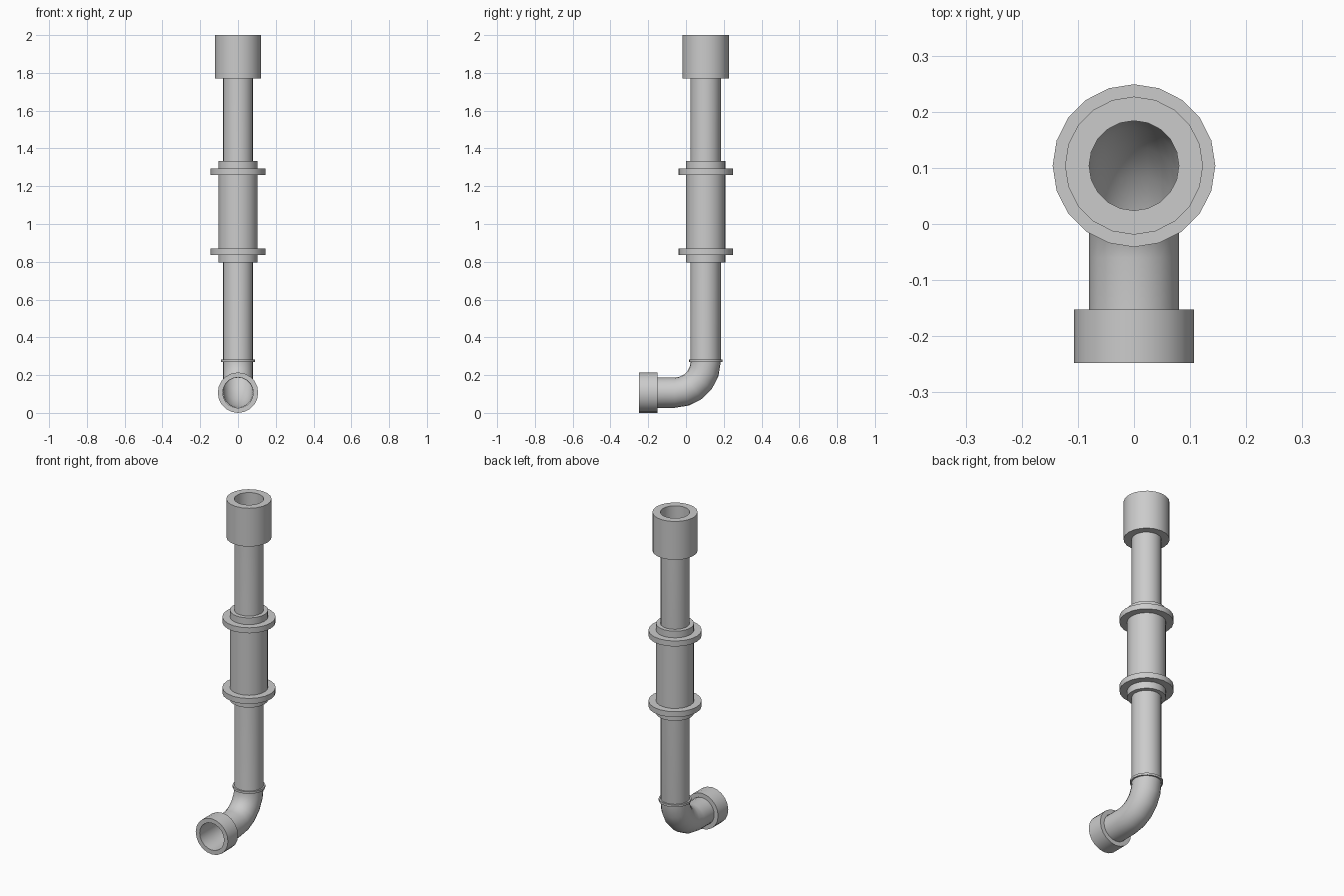
import bpy, bmesh, math
from mathutils import Matrix, Vector

if "Cube" in bpy.data.objects:
    bpy.data.objects.remove(bpy.data.objects["Cube"])

SIDES = 20
AXIS_Y = 0.104      # vertical pipe axis
AXIS_Z = 0.107      # outlet axis height
R = 0.08            # pipe radius


def skin(name, stations, closed=False):
    """Join round sections; each station is (matrix, radius)."""
    bm = bmesh.new()
    rings = []
    for mat, r in stations:
        rings.append([bm.verts.new(mat @ Vector((r * math.cos(a), r * math.sin(a), 0)))
                      for a in (math.tau * i / SIDES for i in range(SIDES))])
    pairs = list(zip(rings, rings[1:]))
    if closed:
        pairs.append((rings[-1], rings[0]))
    for a, b in pairs:
        for i in range(SIDES):
            j = (i + 1) % SIDES
            bm.faces.new((a[i], a[j], b[j], b[i]))
    mesh = bpy.data.meshes.new(name)
    bm.to_mesh(mesh)
    bm.free()
    obj = bpy.data.objects.new(name, mesh)
    bpy.context.collection.objects.link(obj)
    bpy.ops.object.select_all(action='DESELECT')
    obj.select_set(True)
    bpy.context.view_layer.objects.active = obj
    bpy.ops.object.shade_smooth_by_angle(angle=math.radians(35))
    return obj


def upright(z):
    return Matrix.Translation((0, AXIS_Y, z))


def level(y):
    return Matrix.Translation((0, y, AXIS_Z)) @ Matrix.Rotation(-math.pi / 2, 4, 'X')


def collar(name, place, inner, outer, lo, hi):
    """Ring with a hole, running from lo to hi along the pipe."""
    return skin(name, [(place(lo), inner), (place(lo), outer),
                       (place(hi), outer), (place(hi), inner)], closed=True)


# Thin open pipe: outlet, elbow, riser
bend = 0.164
centre = Matrix.Translation((0, AXIS_Y - bend, AXIS_Z + bend))
path = [(level(-0.155), R)]
for k in range(6):
    turn = Matrix.Rotation(-math.pi / 2 * (1 - k / 5), 4, 'X')
    path.append((centre @ turn @ Matrix.Translation((0, bend, 0)), R))
path.append((upright(2.0), R))
skin("pipe", path)

# Sockets at both ends
collar("top_socket", upright, R, 0.123, 1.77, 2.0)
collar("outlet_socket", level, R + 0.001, 0.107, -0.248, -0.152)

# Thin joint ring above the elbow
collar("elbow_ring", upright, R, 0.089, 0.27, 0.283)

# Wide middle sleeve with two flanges
collar("sleeve", upright, R, 0.104, 0.795, 1.333)
for name, z in (("lower_flange", 0.836), ("upper_flange", 1.26)):
    collar(name, upright, 0.104, 0.145, z, z + 0.033)
